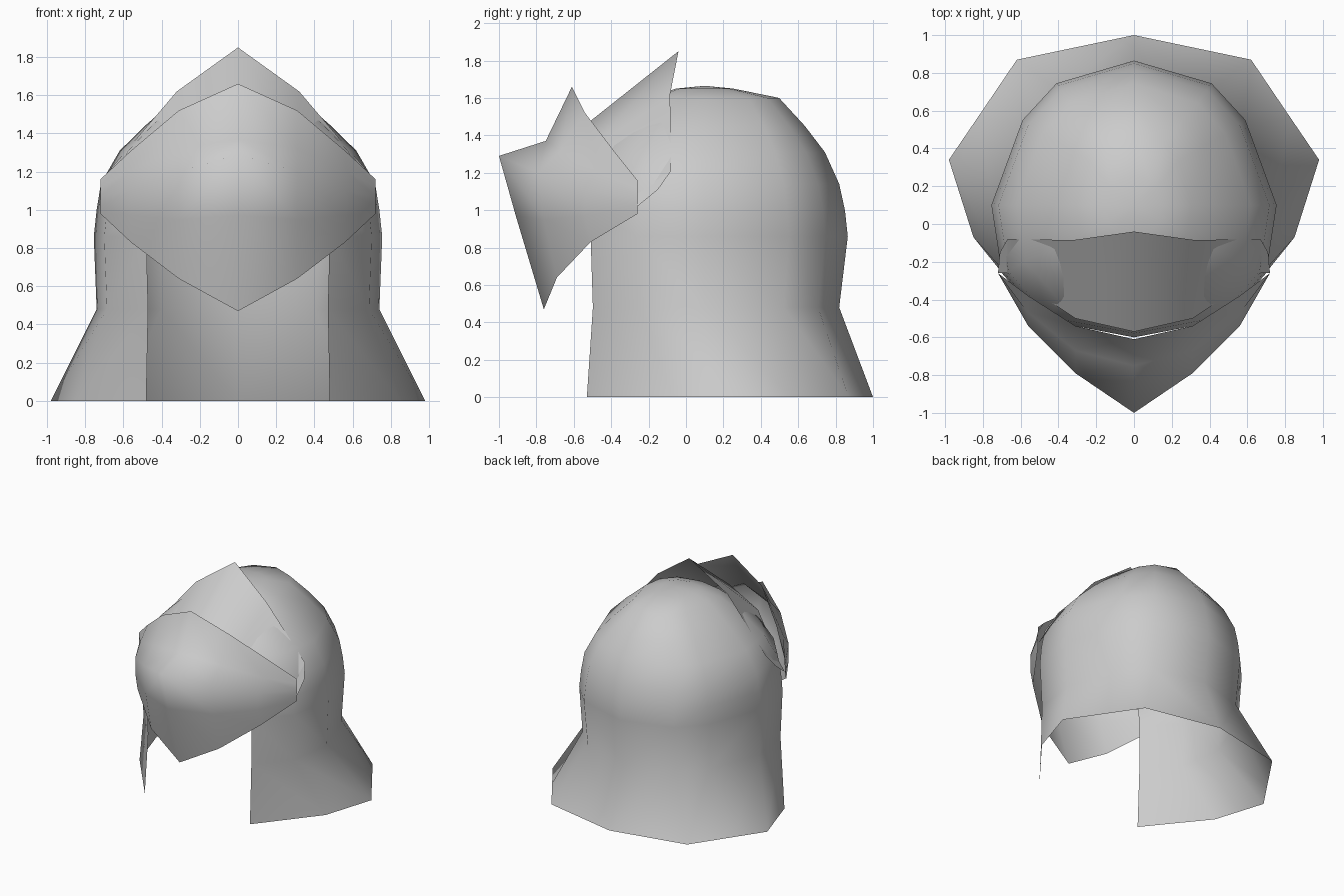
import bpy
import bmesh
import math

if "Cube" in bpy.data.objects:
    bpy.data.objects.remove(bpy.data.objects["Cube"], do_unlink=True)

steel = bpy.data.materials.new("plain_steel")
steel.use_nodes = True
steel.diffuse_color = (0.6, 0.6, 0.6, 1)
steel.node_tree.nodes["Principled BSDF"].inputs["Base Color"].default_value = steel.diffuse_color


def mirrored_sheet(name, rows, keep=lambda row, column: True, angle=50):
    """Skin a grid of left-side points and mirror it across the middle."""
    bm = bmesh.new()
    grid = [[bm.verts.new(point) for point in row] for row in rows]
    for r in range(len(rows) - 1):
        for c in range(len(rows[r]) - 1):
            if keep(r, c):
                bm.faces.new((grid[r][c], grid[r + 1][c], grid[r + 1][c + 1], grid[r][c + 1]))
    bmesh.ops.delete(bm, geom=[v for v in bm.verts if not v.link_faces], context="VERTS")
    bmesh.ops.remove_doubles(bm, verts=bm.verts, dist=0.001)
    mesh = bpy.data.meshes.new(name)
    bm.to_mesh(mesh)
    bm.free()
    mesh.materials.append(steel)
    obj = bpy.data.objects.new(name, mesh)
    bpy.context.collection.objects.link(obj)
    mirror = obj.modifiers.new("left_right", "MIRROR")
    mirror.use_clip = True
    bpy.ops.object.select_all(action="DESELECT")
    obj.select_set(True)
    bpy.context.view_layer.objects.active = obj
    bpy.ops.object.shade_smooth_by_angle(angle=math.radians(angle))
    return obj


# Skull outline from the back centre round to the forehead centre
outline = [(0, .865), (.41, .745), (.59, .55), (.755, .1), (.7, -.26), (.48, -.51), (0, -.6)]
middle_y = 0.1


def ring(z, width, back, front):
    return [(x * width, middle_y + (y - middle_y) * (back if y > middle_y else front), z)
            for x, y in outline]


# Flared neck guard hem, then the rings of the skull up to the crown
hem = [(0, 1, 0), (.62, .87, 0), (.83, .56, 0), (.98, .34, 0), (.85, -.07, 0), (.48, -.53, 0), (0, -.6, 0)]
shell_rows = [hem] + [ring(*values) for values in (
    (.48, .98, .94, .98),
    (.86, 1, 1, 1),
    (1.0, .98, .98, 1),
    (1.14, .95, .94, .97),
    (1.31, .82, .84, .83),
    (1.45, .63, .7, .68),
    (1.6, .4, .52, .43),
    (1.65, .2, .2, .22),
    (1.665, 0, 0, 0),
)]
face_column = len(outline) - 2
# The face opening is left out below the forehead; columns run back to front
shell_rows = [row[::-1] for row in shell_rows][::-1]
opening_row = len(shell_rows) - 4
mirrored_sheet("helmet_shell", shell_rows,
               keep=lambda row, column: column > 0 or row < opening_row)

# Pointed visor, rows from the top edge down, each from the centre to the hinge
mirrored_sheet("visor", [
    [(0, -.61, 1.66), (.31, -.54, 1.52), (.56, -.38, 1.31), (.72, -.26, 1.16)],
    [(0, -.75, 1.37), (.31, -.67, 1.32), (.57, -.46, 1.2), (.72, -.26, 1.12)],
    [(0, -1, 1.29), (.31, -.79, 1.2), (.56, -.54, 1.1), (.72, -.26, 1.07)],
    [(0, -.91, .97), (.31, -.76, .95), (.56, -.54, .97), (.72, -.26, 1.02)],
    [(0, -.76, .47), (.31, -.69, .64), (.56, -.51, .83), (.72, -.26, .98)],
], angle=80)

# Raised brow plate behind the visor
mirrored_sheet("brow_plate", [
    [(0, -.04, 1.85), (.32, -.085, 1.62), (.67, -.08, 1.21)],
    [(0, -.57, 1.43), (.31, -.5, 1.33), (.67, -.26, 1.09)],
])

# Small tabs joining the brow plate to the visor hinge
mirrored_sheet("hinge_tab", [
    [(.67, -.26, 1.09), (.67, -.08, 1.21)],
    [(.72, -.26, 1.02), (.71, -.15, 1.11)],
])
